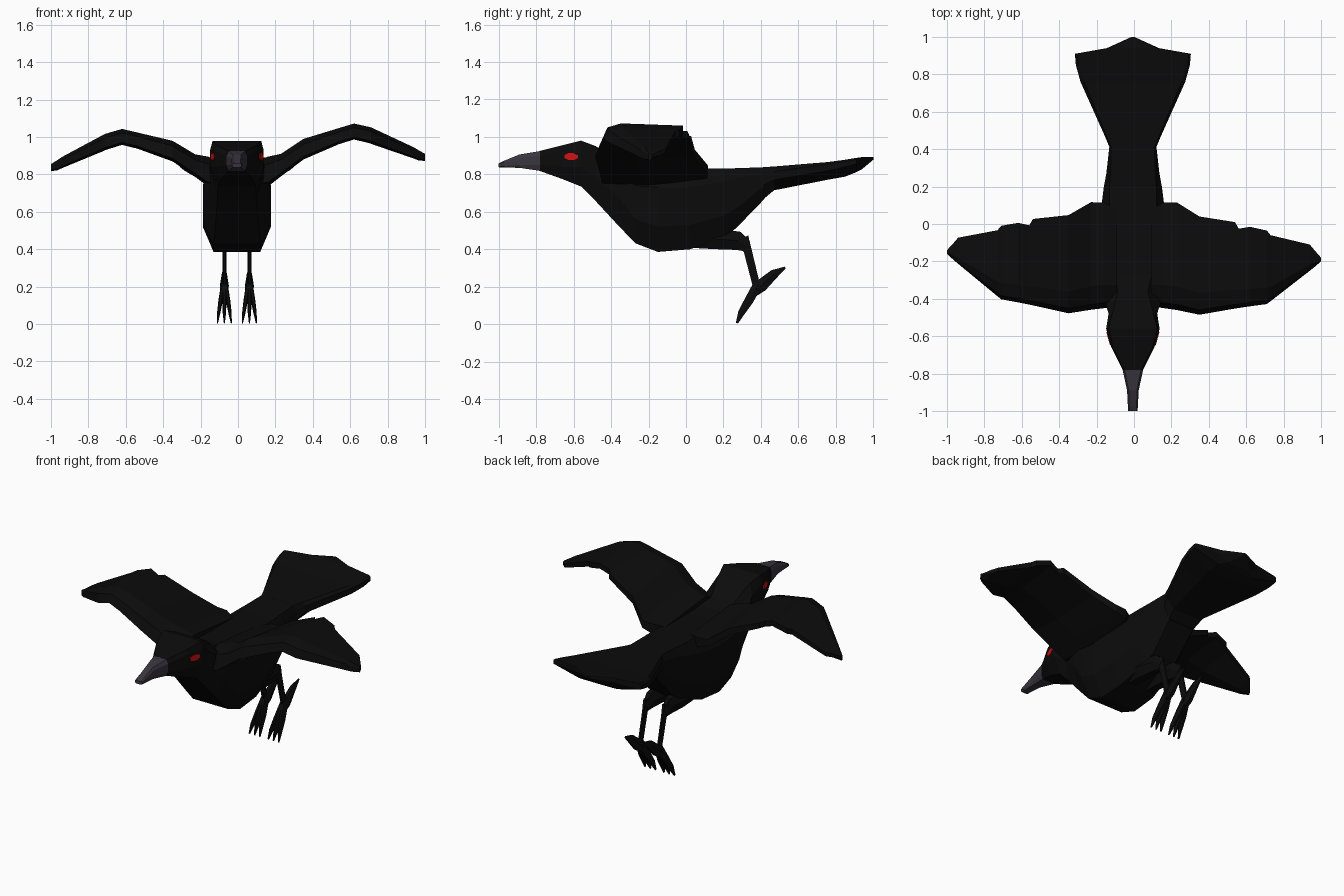
import bpy, bmesh, math
from mathutils import Vector, Matrix


def material(name, rgb):
    m = bpy.data.materials.new(name)
    m.diffuse_color = (*rgb, 1)
    return m


BLACK = material("feather black", (0.0035, 0.0035, 0.0035))
GREY = material("beak grey", (0.042, 0.036, 0.05))
RED = material("eye red", (0.65, 0.006, 0.006))
CX = -0.006  # body centre line


def loft(name, rings, mat):
    """Skin a list of equal-length rings and cap both ends."""
    bm = bmesh.new()
    vs = [[bm.verts.new(p) for p in r] for r in rings]
    n = len(vs[0])
    for a, b in zip(vs, vs[1:]):
        for i in range(n):
            j = (i + 1) % n
            bm.faces.new((a[i], a[j], b[j], b[i]))
    bm.faces.new(vs[0])
    bm.faces.new(vs[-1])
    bmesh.ops.recalc_face_normals(bm, faces=bm.faces)
    me = bpy.data.meshes.new(name)
    bm.to_mesh(me)
    bm.free()
    ob = bpy.data.objects.new(name, me)
    me.materials.append(mat)
    bpy.context.collection.objects.link(ob)
    return ob


def section(y, zt, wt, zu, zl, wm, zb, wb):
    """Symmetric eight-point cross-section of the body."""
    half = [(wt, zt), (wm, zu), (wm, zl), (wb, zb)]
    pts = half + [(-x, z) for x, z in reversed(half)]
    return [(CX + x, y, z) for x, z in pts]


def limb(name, path, mat=BLACK):
    """Six-sided tapering limb; path rows are x, y, z, half width, half depth."""
    rings = []
    for i, (x, y, z, w, t) in enumerate(path):
        a, b = path[max(i - 1, 0)], path[min(i + 1, len(path) - 1)]
        d = Vector((0, b[1] - a[1], b[2] - a[2])).normalized()
        nrm = Vector((0, -d.z, d.y))
        rings.append([Vector((x, y, z)) + Vector((w * math.cos(k * math.pi / 3), 0, 0))
                      + nrm * t * math.sin(k * math.pi / 3) * 1.15 for k in range(6)])
    return loft(name, rings, mat)


# Head, neck and torso
loft("body", [section(*s) for s in (
    (-.78, .925, .045, .90, .85, .055, .818, .045),
    (-.66, .955, .105, .93, .84, .115, .775, .085),
    (-.56, .98, .13, .93, .84, .143, .735, .10),
    (-.48, .95, .11, .88, .78, .13, .655, .105),
    (-.36, .86, .08, .80, .68, .165, .525, .115),
    (-.27, .835, .10, .74, .56, .182, .432, .125),
    (-.15, .83, .12, .73, .52, .182, .386, .125),
    (.02, .83, .125, .73, .53, .178, .40, .12),
    (.20, .83, .125, .76, .58, .155, .46, .10),
    (.27, .833, .12, .78, .62, .142, .515, .085),
    (.42, .838, .115, .80, .74, .125, .67, .09))], BLACK)

# Fanned tail
loft("tail", [section(*s) for s in (
    (.41, .838, .115, .80, .74, .125, .665, .09),
    (.47, .842, .14, .815, .77, .15, .715, .10),
    (.76, .866, .26, .855, .82, .28, .772, .14),
    (.85, .878, .29, .868, .84, .305, .788, .15),
    (.91, .888, .30, .88, .855, .31, .812, .13),
    (.94, .892, .13, .887, .865, .14, .828, .08),
    (1.0, .892, .005, .888, .882, .008, .878, .005))], BLACK)

# Beak
loft("beak", [section(*s) for s in (
    (-.775, .925, .045, .90, .85, .056, .818, .045),
    (-.89, .906, .022, .89, .85, .031, .835, .024),
    (-.97, .873, .02, .865, .845, .027, .836, .02),
    (-1.0, .858, .018, .855, .842, .025, .838, .018))], GREY)

# Wing stations: x, leading y, trailing y, top z, bottom z, trailing-edge droop
WING = ((.09, -.44, .08, .87, .72, .04),
        (.16, -.45, .115, .895, .735, .05),
        (.23, -.46, .115, .91, .79, .06),
        (.35, -.485, .04, .99, .88, .05),
        (.54, -.452, .01, 1.048, .962, .02),
        (.56, -.449, -.025, 1.054, .968, .02),
        (.62, -.44, -.015, 1.072, .987, .012),
        (.71, -.428, -.035, 1.052, .965, .015),
        (.73, -.413, -.06, 1.043, .957, .015),
        (.94, -.25, -.11, .945, .885, .01),
        (.965, -.23, -.14, .93, .875, .005),
        (1.0, -.2, -.18, .91, .872, .005))


def wing(name, side):
    rings = []
    for x, yl, yt, zt, zb, droop in WING:
        c, h = yt - yl, zt - zb
        t = max(0, x - .2) / .8 if side < 0 else 0  # left wing held a bit lower
        te = zt - droop
        prof = ((yl, zb + .15 * h), (yl + .05 * c, zb + .75 * h), (yl + .22 * c, zt),
                (yt, te), (yt, te - .4 * h), (yl + .4 * c, zb))
        rings.append([(side * x, y + .04 * t, z - .055 * t) for y, z in prof])
    return loft(name, rings, BLACK)


wing("right_wing", 1)
wing("left_wing", -1)

for side, label in ((1, "right"), (-1, "left")):
    x = CX + side * .067
    # Thigh, shank and back claw
    limb(label + "_thigh", [(x, -.02, .47, .045, .06), (x, .17, .455, .05, .055),
                            (x, .28, .445, .03, .05), (x, .325, .415, .016, .03)])
    limb(label + "_shank", [(x, .30, .46, .018, .035), (x, .33, .39, .011, .022),
                            (x, .375, .21, .011, .02)])
    limb(label + "_back_toe", [(x, .355, .16, .02, .02), (x, .40, .205, .024, .034),
                               (x, .47, .268, .014, .025), (x, .53, .303, .004, .005)])
    # Three front toes
    for k, toe in ((-1, "inner"), (0, "middle"), (1, "outer")):
        s = side * k
        limb(f"{label}_{toe}_toe", [(x + s * .006, .385, .215, .012, .025),
                                    (x + s * .02, .335, .125, .012, .024),
                                    (x + s * .03, .295, .06, .009, .018),
                                    (x + s * .037, .272, .006, .003, .006)])
    # Eye plate lying on the side of the head
    a, b = Vector((.115, -.66, .89)), Vector((.143, -.56, .89))
    along = (b - a).normalized()
    out = Vector((-along.y, along.x, 0)) * -1
    mid = a.lerp(b, .48)
    rings = []
    for lift in (-.003, .004):
        ring = []
        for i in range(8):
            ang = math.pi * (i + .5) / 4
            p = mid + along * .04 * math.cos(ang) + Vector((0, 0, .02 * math.sin(ang) + .005)) + out * lift
            ring.append((CX + side * p.x, p.y, p.z))
        rings.append(ring)
    loft(label + "_eye", rings, RED)
